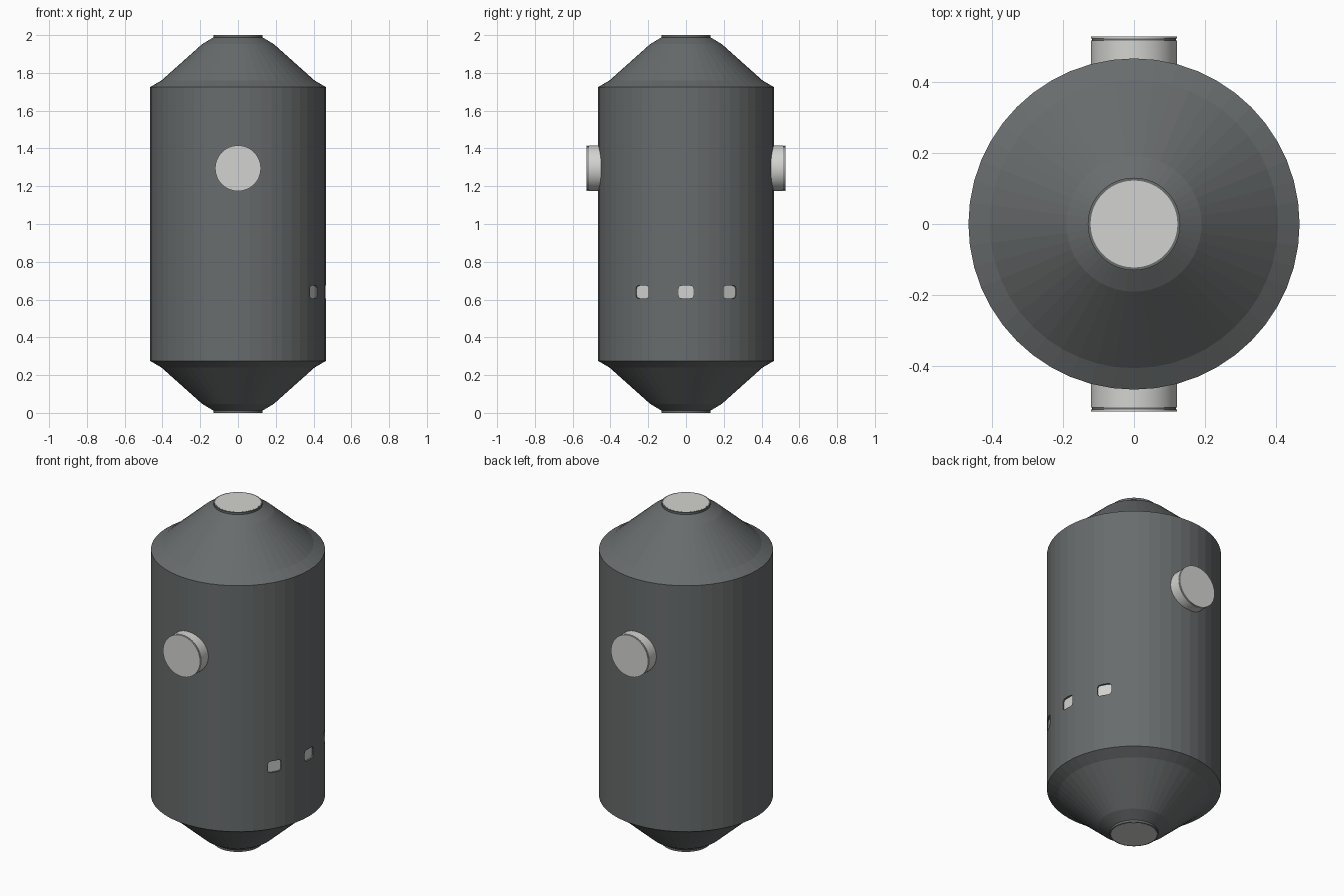
import bpy, bmesh, math
from mathutils import Matrix, Vector

if "Cube" in bpy.data.objects:
    bpy.data.objects.remove(bpy.data.objects["Cube"], do_unlink=True)


def material(name, color):
    m = bpy.data.materials.new(name)
    m.use_nodes = True
    m.diffuse_color = (*color, 1)
    m.node_tree.nodes["Principled BSDF"].inputs["Base Color"].default_value = (*color, 1)
    return m


dark = material("dark grey metal", (0.14, 0.15, 0.152))
light = material("light grey metal", (0.65, 0.65, 0.63))


def make_object(name, bm, mat):
    bmesh.ops.recalc_face_normals(bm, faces=bm.faces)
    mesh = bpy.data.meshes.new(name)
    bm.to_mesh(mesh)
    bm.free()
    mesh.materials.append(mat)
    obj = bpy.data.objects.new(name, mesh)
    bpy.context.collection.objects.link(obj)
    return obj


def lathe(name, profile, mat, segments=48):
    """Closed solid of revolution about z from (radius, height) pairs."""
    bm = bmesh.new()
    rings = []
    for r, z in profile:
        rings.append([bm.verts.new((r * math.cos(a), r * math.sin(a), z))
                      for a in (math.tau * i / segments for i in range(segments))])
    for low, high in zip(rings, rings[1:]):
        for i in range(segments):
            j = (i + 1) % segments
            bm.faces.new((low[i], low[j], high[j], high[i]))
    bm.faces.new(rings[0])
    bm.faces.new(rings[-1])
    return make_object(name, bm, mat)


def smooth(obj):
    bpy.ops.object.select_all(action="DESELECT")
    obj.select_set(True)
    bpy.context.view_layer.objects.active = obj
    bpy.ops.object.shade_smooth_by_angle(angle=math.radians(30))


def rounded_block(name, depth, size, radius, angle, mat):
    """Radial block with rounded corners, centred at the given radius."""
    bm = bmesh.new()
    bmesh.ops.create_cube(bm, size=1)
    bmesh.ops.scale(bm, vec=(depth, size, size * 0.86), verts=bm.verts)
    edges = [e for e in bm.edges
             if abs((e.verts[0].co - e.verts[1].co).x) > depth / 2]
    bmesh.ops.bevel(bm, geom=edges, offset=0.016, segments=4,
                    profile=0.5, affect="EDGES")
    place = Matrix.Rotation(angle, 4, "Z") @ Matrix.Translation(Vector((radius, 0, 0.64)))
    bmesh.ops.transform(bm, matrix=place, verts=bm.verts)
    return make_object(name, bm, mat)


# Tank body: mirrored shoulder profile
R = 0.465
MOUTH = 0.13
shoulder = [(MOUTH, 0), (MOUTH, 0.012), (0.19, 0.048), (0.405, 0.24), (R, 0.275)]
body = lathe("tank_body", shoulder + [(r, 2 - z) for r, z in reversed(shoulder)], dark)

# Recessed windows on the +x side
for i, label in enumerate(("front", "middle", "rear")):
    angle = math.radians(30) * (i - 1)
    cutter = rounded_block("window_cutter", 0.05, 0.078, R + 0.01, angle, dark)
    mod = body.modifiers.new("window_cut", "BOOLEAN")
    mod.operation = "DIFFERENCE"
    mod.solver = "EXACT"
    mod.object = cutter
    bpy.context.view_layer.objects.active = body
    bpy.ops.object.modifier_apply(modifier=mod.name)
    bpy.data.objects.remove(cutter, do_unlink=True)
    rounded_block(label + "_window", 0.008, 0.077, R - 0.014, angle, light)

# Light end plates in the top and bottom mouths
for name, z in (("top_plate", 1.9985), ("bottom_plate", -0.0005)):
    lathe(name, [(0.122, z), (0.122, z + 0.002)], light)

# Side ports: pipe, dark seam and end cap, front and back
port_parts = (
    ("pipe", 0.121, 0.40, 0.516, light),
    ("seam", 0.118, 0.516, 0.521, dark),
    ("cap", 0.121, 0.521, 0.526, light),
)
for side, turn in (("front", math.pi / 2), ("back", -math.pi / 2)):
    for part, radius, start, end, mat in port_parts:
        obj = lathe(f"{side}_port_{part}", [(radius, start), (radius, end)], mat)
        obj.data.transform(Matrix.Translation((0, 0, 1.295)) @ Matrix.Rotation(turn, 4, "X"))
        smooth(obj)
